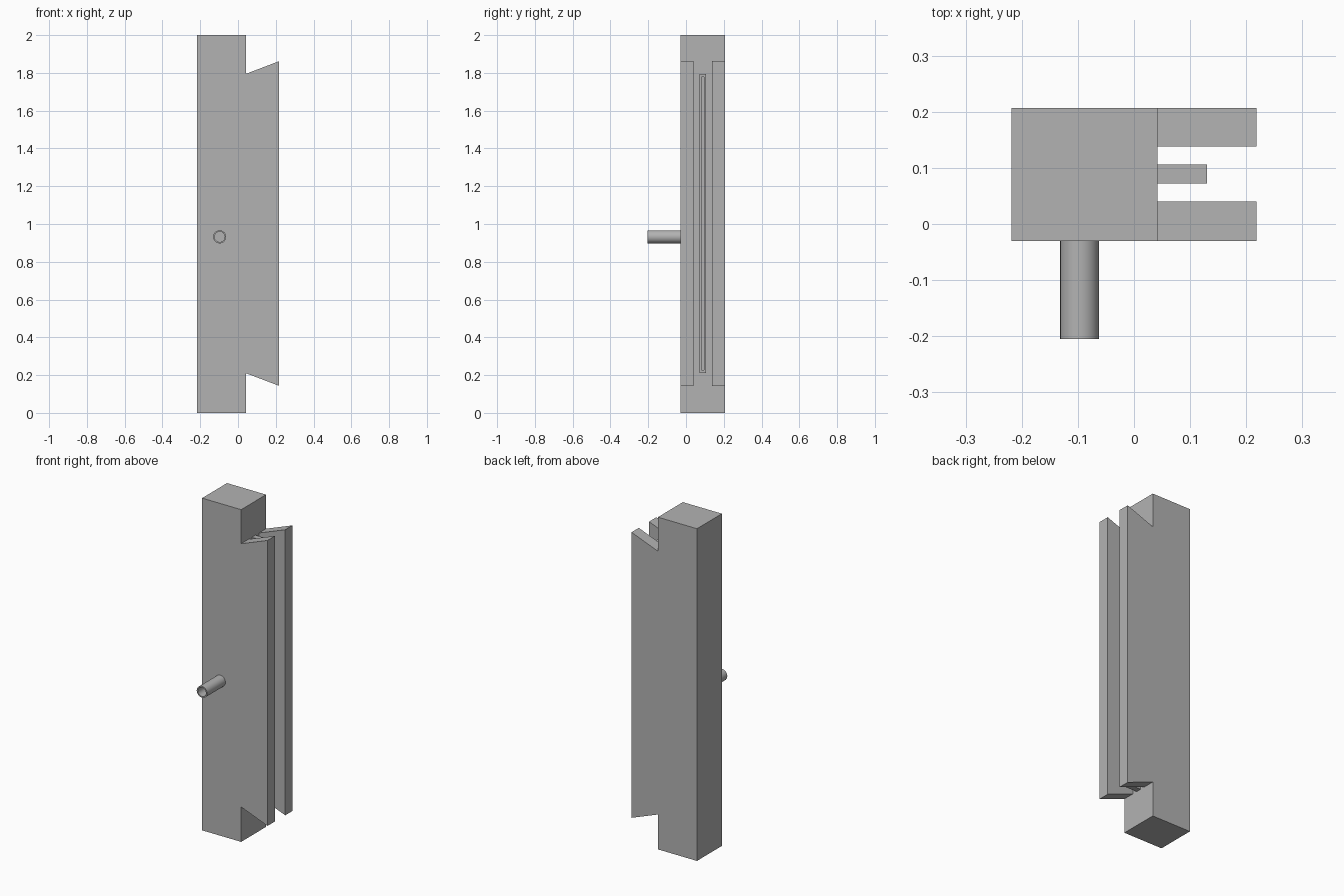
import bpy, bmesh
from mathutils import Matrix

cube = bpy.data.objects.get("Cube")
if cube:
    bpy.data.objects.remove(cube, do_unlink=True)

grey = bpy.data.materials.new("plain grey")
grey.use_nodes = True
colour = (0.45, 0.45, 0.45, 1)
grey.diffuse_color = colour
grey.node_tree.nodes["Principled BSDF"].inputs["Base Color"].default_value = colour


def finish(name, bm):
    bmesh.ops.recalc_face_normals(bm, faces=bm.faces)
    mesh = bpy.data.meshes.new(name)
    bm.to_mesh(mesh)
    bm.free()
    mesh.materials.append(grey)
    obj = bpy.data.objects.new(name, mesh)
    bpy.context.collection.objects.link(obj)
    return obj


def slab(name, profile, y0, y1):
    """Extrude an x-z profile from y0 to y1."""
    bm = bmesh.new()
    face = bm.faces.new([bm.verts.new((x, y0, z)) for x, z in profile])
    side = bmesh.ops.extrude_face_region(bm, geom=[face])
    verts = [v for v in side["geom"] if isinstance(v, bmesh.types.BMVert)]
    bmesh.ops.translate(bm, verts=verts, vec=(0, y1 - y0, 0))
    return finish(name, bm)


def box(x0, x1, z0, z1):
    return [(x0, z0), (x1, z0), (x1, z1), (x0, z1)]


LEFT, STEP, RIGHT = -0.218, 0.042, 0.218
FRONT, BACK = -0.03, 0.207
LOW, HIGH = 0.21, 1.795

# Main upright block
slab("main_block", box(LEFT, STEP, 0, 2), FRONT, BACK)

# Two flanges with slanted ends
flange = [(STEP, LOW), (RIGHT, 0.143), (RIGHT, 1.862), (STEP, HIGH)]
slab("front_flange", flange, FRONT, 0.04)
slab("back_flange", flange, 0.138, BACK)

# Middle rib with a long narrow slot in its outer face
rib = slab("middle_rib", box(STEP, 0.13, LOW, HIGH), 0.072, 0.106)
cutter = slab("slot_cutter", box(STEP + 0.01, 0.2, LOW + 0.017, HIGH - 0.017), 0.082, 0.096)
cutter.hide_render = True
cutter.hide_set(True)
slot = rib.modifiers.new("slot", 'BOOLEAN')
slot.object = cutter
slot.solver = 'EXACT'

# Hollow round peg on the front
bm = bmesh.new()
SIDES = 32
rings = []
for radius, y in ((0.0345, FRONT), (0.0345, -0.205), (0.027, -0.205), (0.027, FRONT)):
    place = Matrix.Translation((-0.097, y, 0.932)) @ Matrix.Rotation(1.5707963, 4, 'X')
    rings.append(bmesh.ops.create_circle(bm, segments=SIDES, radius=radius, matrix=place)["verts"])
for a, b in zip(rings, rings[1:] + rings[:1]):
    for i in range(SIDES):
        j = (i + 1) % SIDES
        bm.faces.new((a[i], a[j], b[j], b[i]))
peg = finish("front_peg", bm)
bpy.ops.object.select_all(action='DESELECT')
peg.select_set(True)
bpy.context.view_layer.objects.active = peg
bpy.ops.object.shade_smooth_by_angle()
